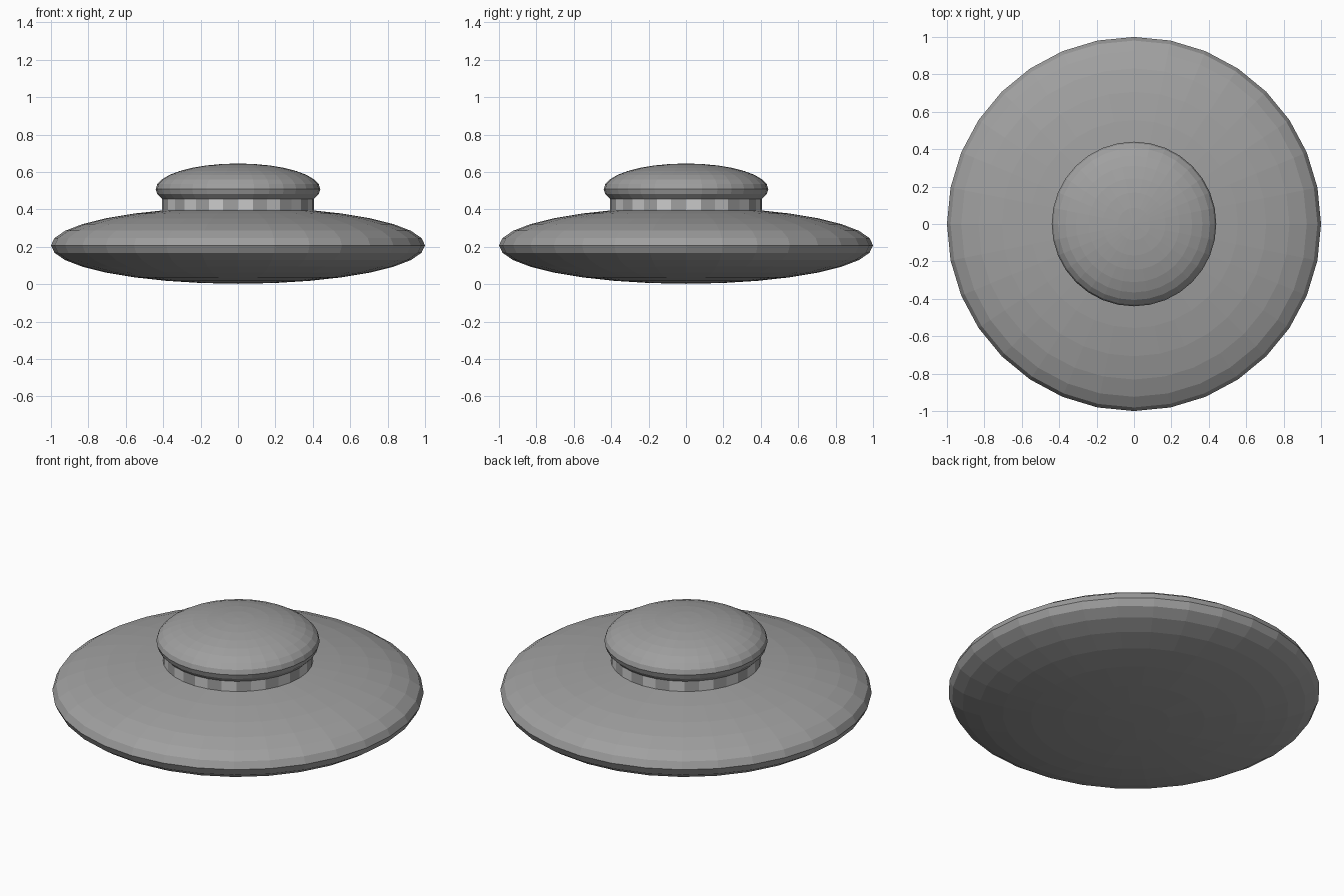
import bpy, math

if "Cube" in bpy.data.objects:
    bpy.data.objects.remove(bpy.data.objects["Cube"])


def grey(name, v):
    mat = bpy.data.materials.new(name)
    mat.diffuse_color = (v, v, v, 1)
    mat.use_nodes = True
    mat.node_tree.nodes["Principled BSDF"].inputs["Base Color"].default_value = mat.diffuse_color
    return mat


hull_grey = grey("hull_grey", 0.35)
window_light = grey("window_light", 1.0)


def squashed_sphere(name, radius, half_height, z):
    bpy.ops.mesh.primitive_uv_sphere_add(segments=32, ring_count=16, radius=1, location=(0, 0, z))
    ob = bpy.context.object
    ob.name = name
    ob.scale = (radius, radius, half_height)
    bpy.ops.object.transform_apply(location=False, rotation=False, scale=True)
    ob.data.materials.append(hull_grey)
    return ob


# Main saucer hull and roof dome
squashed_sphere("saucer_hull", 1.0, 0.205, 0.207)
squashed_sphere("roof_dome", 0.44, 0.137, 0.508)

# Neck ring with alternating light windows
bpy.ops.mesh.primitive_cylinder_add(vertices=32, radius=0.405, depth=0.14, location=(0, 0, 0.43))
neck = bpy.context.object
neck.name = "window_ring"
neck.data.materials.append(hull_grey)
neck.data.materials.append(window_light)
for p in neck.data.polygons:
    if abs(p.normal.z) < 0.5:
        a = math.atan2(p.center.y, p.center.x) % math.tau
        p.material_index = 1 - int(a / (math.tau / 32)) % 2
